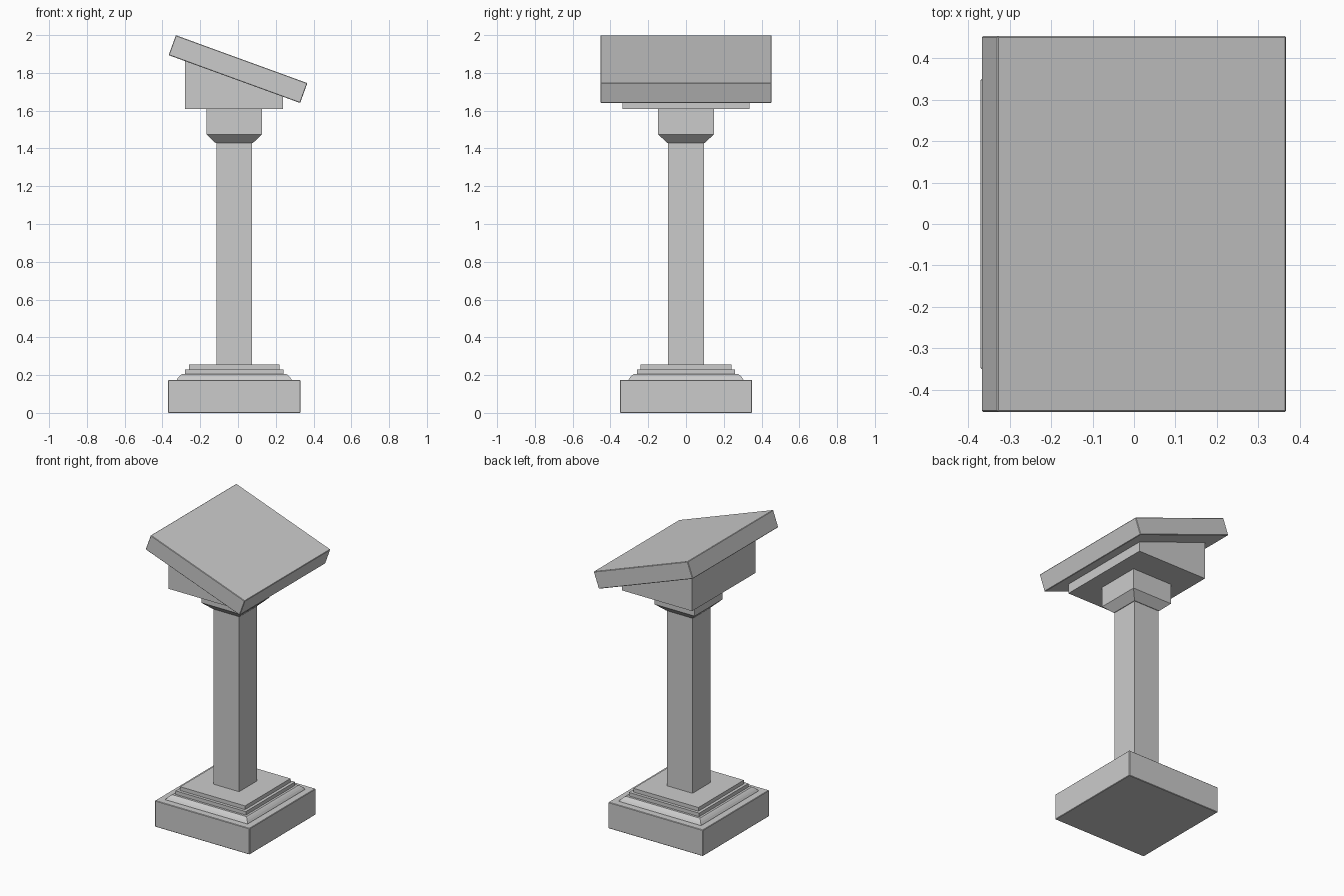
import bpy, bmesh, math
from mathutils import Matrix

if "Cube" in bpy.data.objects:
    bpy.data.objects.remove(bpy.data.objects["Cube"])

CX = -0.02  # the pillar axis sits slightly left of the tilted top


def finish(name, bm, bevel=0.0):
    bmesh.ops.recalc_face_normals(bm, faces=bm.faces)
    me = bpy.data.meshes.new(name)
    bm.to_mesh(me)
    bm.free()
    ob = bpy.data.objects.new(name, me)
    bpy.context.collection.objects.link(ob)
    if bevel:
        mod = ob.modifiers.new("soft_edges", 'BEVEL')
        mod.width = bevel
        mod.segments = 1
    return ob


def square_stack(name, profile, bevel=0.0):
    """Closed solid of square sections from (half width, z) pairs."""
    bm = bmesh.new()
    rings = [[bm.verts.new((CX + sx * h, sy * h, z))
              for sx, sy in ((-1, -1), (1, -1), (1, 1), (-1, 1))]
             for h, z in profile]
    for a, b in zip(rings, rings[1:]):
        for i in range(4):
            j = (i + 1) % 4
            bm.faces.new((a[i], a[j], b[j], b[i]))
    bm.faces.new(rings[0][::-1])
    bm.faces.new(rings[-1])
    return finish(name, bm, bevel)


# Base block and stepped moulding
square_stack("base_block", [(0.35, 0), (0.35, 0.175)], 0.003)
square_stack("base_moulding", [
    (0.305, 0.17), (0.303, 0.178), (0.295, 0.189), (0.285, 0.199), (0.275, 0.206),
    (0.26, 0.206), (0.26, 0.23), (0.24, 0.23), (0.24, 0.255)])

# Shaft and flared capital
square_stack("shaft", [(0.094, 0.25), (0.094, 1.435)])
square_stack("capital", [(0.098, 1.428), (0.148, 1.475), (0.148, 1.612)])

# Wedge support under the top
bm = bmesh.new()
side = [(-0.28, 1.61), (0.238, 1.61), (0.238, 1.678), (-0.28, 1.867)]
face = bm.faces.new([bm.verts.new((x, -0.335, z)) for x, z in side])
ext = bmesh.ops.extrude_face_region(bm, geom=[face])
bmesh.ops.translate(bm, vec=(0, 0.67, 0),
                    verts=[v for v in ext["geom"] if isinstance(v, bmesh.types.BMVert)])
finish("wedge_support", bm)

# Tilted reading top
bm = bmesh.new()
bmesh.ops.create_cube(bm, size=1, matrix=Matrix.Translation((0, 0, 1.82))
                      @ Matrix.Rotation(math.radians(20), 4, 'Y')
                      @ Matrix.Diagonal((0.741, 0.906, 0.112, 1)))
finish("slanted_top", bm, 0.003)
